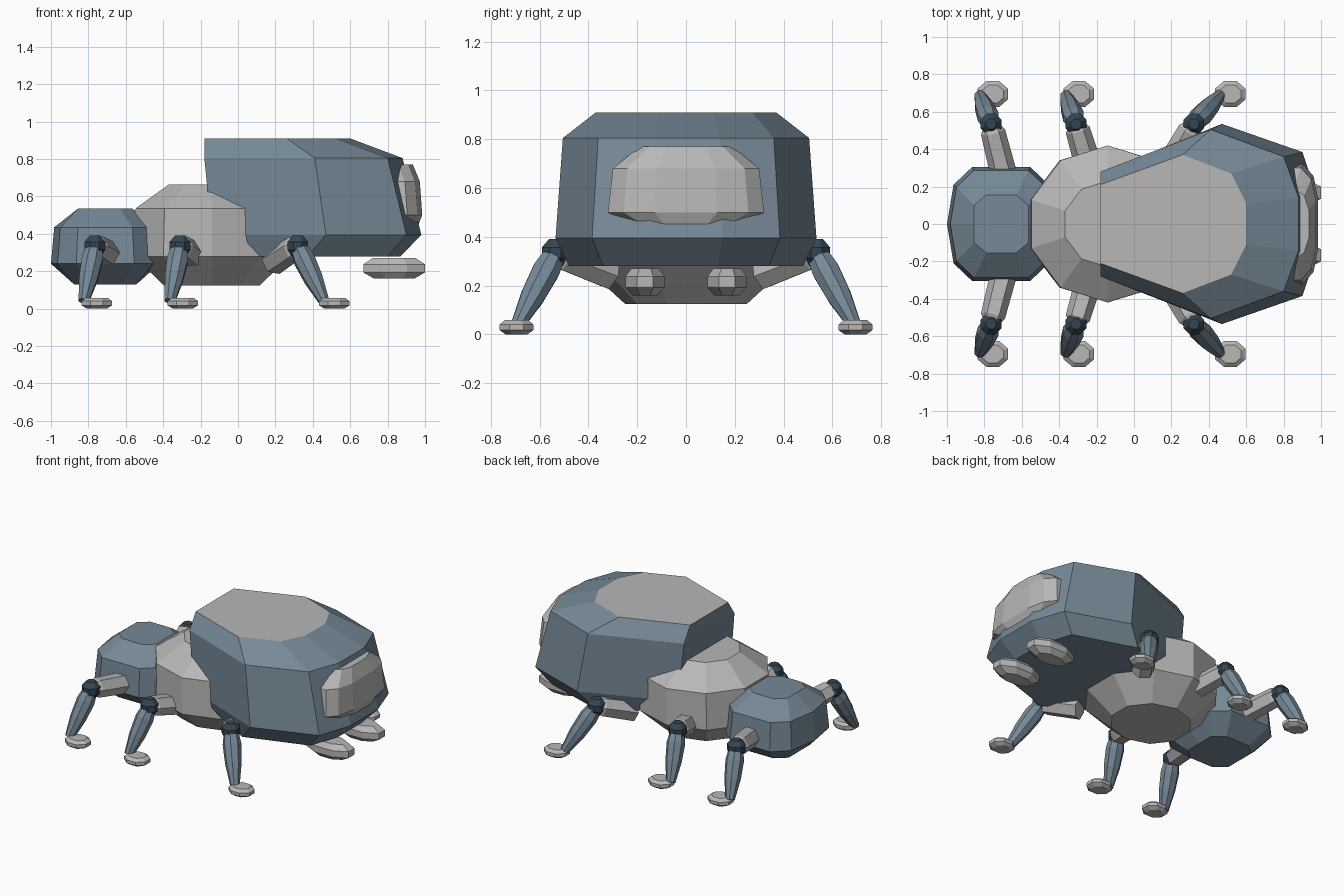
import bpy, bmesh
from math import cos, sin, pi
from mathutils import Vector

cube = bpy.data.objects.get("Cube")
if cube:
    bpy.data.objects.remove(cube)


def material(name, rgb):
    m = bpy.data.materials.new(name)
    m.use_nodes = True
    m.diffuse_color = (*rgb, 1)
    m.node_tree.nodes["Principled BSDF"].inputs["Base Color"].default_value = (*rgb, 1)
    return m


BLUE = material("slate blue", (0.18, 0.25, 0.31))
GREY = material("light grey", (0.48, 0.475, 0.47))
DARK = material("dark joint blue", (0.035, 0.06, 0.085))


def loft(name, rings, *mats):
    """Skin equal-sized rings of points and cap both ends with flat faces."""
    bm = bmesh.new()
    loops = [[bm.verts.new(p) for p in ring] for ring in rings]
    n = len(loops[0])
    for a, b in zip(loops, loops[1:]):
        for i in range(n):
            j = (i + 1) % n
            bm.faces.new((a[i], a[j], b[j], b[i]))
    bm.faces.new(loops[0][::-1])
    bm.faces.new(loops[-1])
    bmesh.ops.recalc_face_normals(bm, faces=bm.faces)
    mesh = bpy.data.meshes.new(name)
    bm.to_mesh(mesh)
    bm.free()
    for m in mats:
        mesh.materials.append(m)
    obj = bpy.data.objects.new(name, mesh)
    bpy.context.collection.objects.link(obj)
    return obj


def mirrored(half, z):
    """Complete a half outline (y >= 0) across y = 0 at height z."""
    other = [(x, -y) for x, y in reversed(half) if y > 0]
    return [(x, y, z) for x, y in half + other]


def ellipse(cx, cy, z, rx, ry, sides, turn=0.0):
    angles = [2 * pi * (i + turn) / sides for i in range(sides)]
    return [(cx + rx * cos(a), cy + ry * sin(a), z) for a in angles]


def tube(name, path, radii, mat, sides=8):
    """Faceted limb that changes thickness along a path."""
    pts = [Vector(p) for p in path]
    axis = (pts[-1] - pts[0]).normalized()
    u = axis.cross(Vector((1, 0, 0))).normalized()
    v = axis.cross(u)
    rings = []
    for p, r in zip(pts, radii):
        angles = [2 * pi * (i + 0.5) / sides for i in range(sides)]
        rings.append([p + r * (cos(a) * u + sin(a) * v) for a in angles])
    return loft(name, rings, mat)


# Large head shell with a grey flat crown
head = loft("head", [
    mirrored([(-0.10, 0.22), (0.37, 0.48), (0.80, 0.34), (0.87, 0.13)], 0.28),
    mirrored([(-0.14, 0.29), (0.47, 0.535), (0.90, 0.385), (0.98, 0.15)], 0.395),
    mirrored([(-0.18, 0.28), (0.41, 0.505), (0.80, 0.36), (0.88, 0.14)], 0.805),
    mirrored([(-0.18, 0.21), (0.26, 0.37), (0.52, 0.27), (0.60, 0.11)], 0.91),
], BLUE, GREY)
for face in head.data.polygons:
    if face.center.z > 0.9:
        face.material_index = 1

# Raised face plate
plate = []
for z, width, front in [(0.45, 0.22, 0.965), (0.50, 0.32, 0.985),
                        (0.68, 0.30, 0.972), (0.77, 0.19, 0.935)]:
    plate.append(mirrored([(0.78, width), (front - 0.08, width),
                           (front - 0.025, width * 0.8), (front, width * 0.4)], z))
loft("face_plate", plate, GREY)

# Middle body
loft("thorax", [ellipse(-0.14, 0, z, rx, ry, 10, 0.5) for z, rx, ry in
                [(0.125, 0.27, 0.25), (0.28, 0.44, 0.42),
                 (0.535, 0.43, 0.42), (0.665, 0.24, 0.23)]], GREY)

# Rear body
outline = [(-0.29, 0), (-0.255, 0.21), (-0.155, 0.305),
           (0.155, 0.305), (0.255, 0.21), (0.29, 0)]
crown = [(-0.145, 0), (-0.145, 0.1), (-0.08, 0.155),
         (0.08, 0.155), (0.145, 0.1), (0.145, 0)]
abdomen = []
for z, shape, s in [(0.13, crown, 1.15), (0.24, outline, 1),
                    (0.435, outline, 0.94), (0.535, crown, 1)]:
    abdomen.append(mirrored([(-0.71 + x * s, y * s) for x, y in shape], z))
loft("abdomen", abdomen, BLUE)


def pad(name, cx, cy, z, height, rx, ry):
    """Flattened octagonal pebble."""
    levels = [(0, 0.65), (0.3, 1), (0.7, 1), (1, 0.7)]
    loft(name, [ellipse(cx, cy, z + height * t, rx * s, ry * s, 8, 0.5)
                for t, s in levels], GREY)


# Legs: hip start, knee, ankle and foot positions
legs = {
    "rear": ((-0.69, 0.24, 0.29), (-0.765, 0.535, 0.335), (-0.825, 0.69, 0.04), -0.755),
    "middle": ((-0.25, 0.33, 0.29), (-0.31, 0.535, 0.335), (-0.365, 0.69, 0.04), -0.295),
    "front": ((0.19, 0.31, 0.25), (0.32, 0.535, 0.335), (0.46, 0.69, 0.04), 0.515),
}
for side, sign in (("left", 1), ("right", -1)):
    for place, joints in legs.items():
        hip, knee, ankle = [Vector((p[0], p[1] * sign, p[2])) for p in joints[:3]]
        tag = f"{place}_{side}"
        tube(f"hip_{tag}", [hip, hip.lerp(knee, 0.85), knee],
             [0.072, 0.066, 0.04], GREY, 6)
        top, base = knee + Vector((0, 0, 0.055)), knee - Vector((0, 0, 0.055))
        tube(f"knee_{tag}", [top, top.lerp(base, 0.3), top.lerp(base, 0.7), base],
             [0.03, 0.06, 0.06, 0.035], DARK)
        tube(f"shin_{tag}", [knee, knee.lerp(ankle, 0.25), knee.lerp(ankle, 0.6), ankle],
             [0.045, 0.06, 0.053, 0.03], BLUE)
        pad(f"foot_{tag}", joints[3], 0.695 * sign, 0, 0.058, 0.088, 0.075)
    # Pods below the head
    pad(f"jaw_pod_{side}", 0.835, 0.168 * sign, 0.16, 0.11, 0.178, 0.087)
